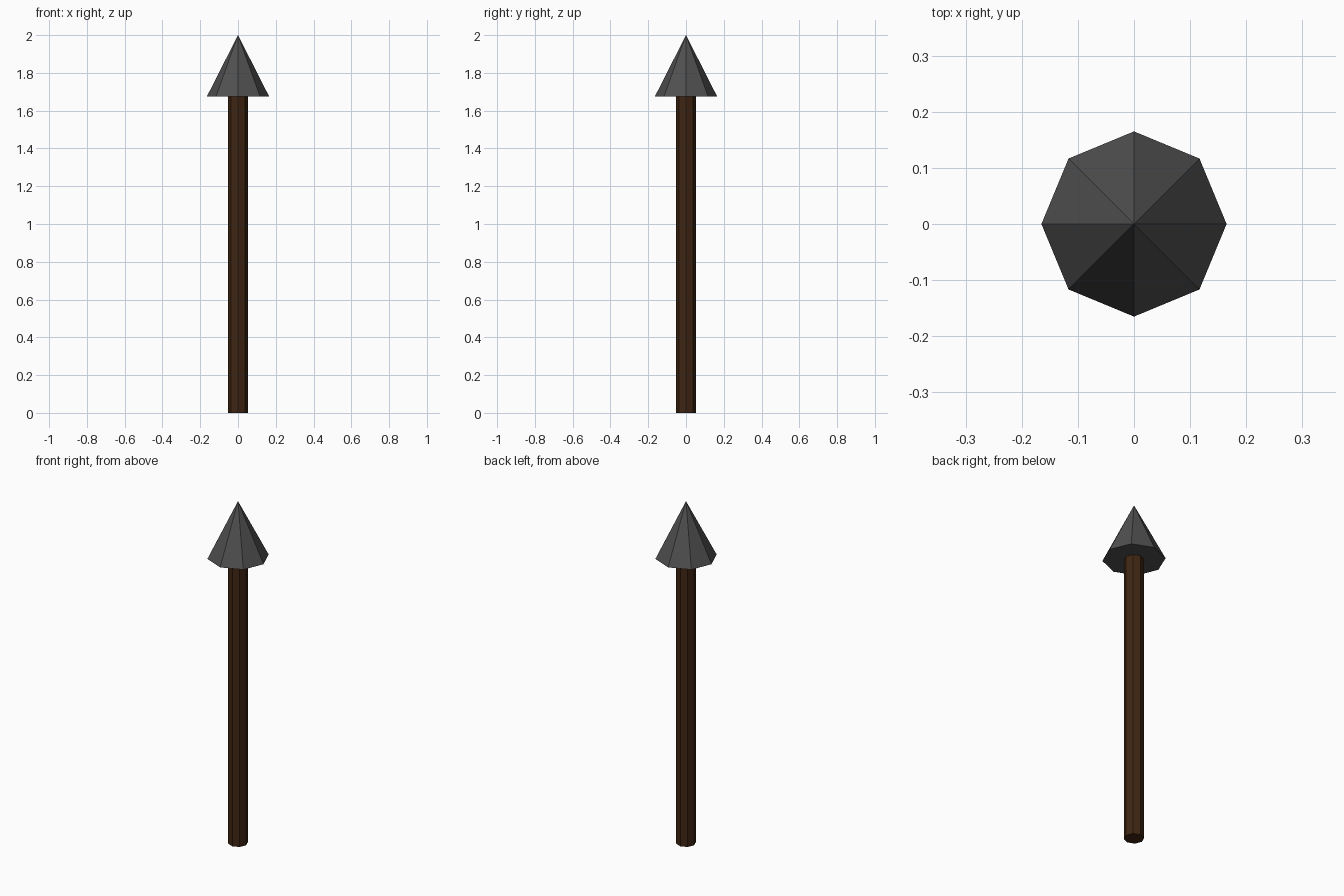
import bpy, math

if "Cube" in bpy.data.objects:
    bpy.data.objects.remove(bpy.data.objects["Cube"])


def material(name, rgb):
    m = bpy.data.materials.new(name)
    m.diffuse_color = (*rgb, 1)
    m.use_nodes = True
    m.node_tree.nodes["Principled BSDF"].inputs["Base Color"].default_value = m.diffuse_color
    return m


def tapered(name, r_bottom, r_top, z0, z1, mat, sides=8):
    bpy.ops.mesh.primitive_cone_add(vertices=sides, radius1=r_bottom, radius2=r_top,
                                    depth=z1 - z0, location=(0, 0, (z0 + z1) / 2))
    ob = bpy.context.object
    ob.name = name
    ob.data.materials.append(mat)
    return ob


wood = material("dark wood", (0.050, 0.019, 0.006))
iron = material("dark iron", (0.080, 0.080, 0.080))

# Wooden shaft, reaching slightly into the head
tapered("shaft", 0.053, 0.053, 0, 1.69, wood)
# Pointed iron head
tapered("spear_head", 0.165, 0, 1.675, 2.0, iron)
